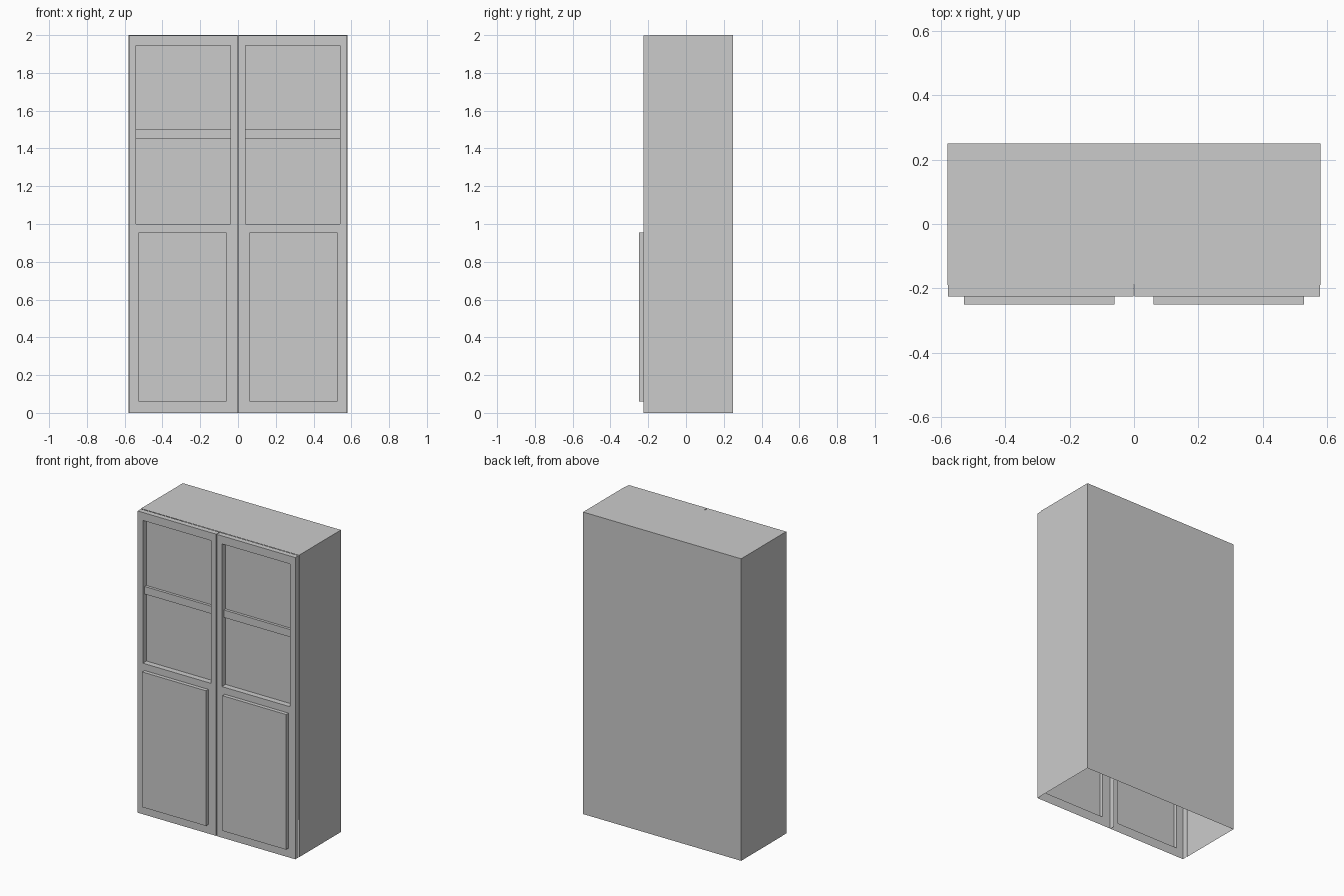
import bpy, bmesh, math

if "Cube" in bpy.data.objects:
    bpy.data.objects.remove(bpy.data.objects["Cube"])

FRONT, BACK = -0.225, -0.19      # door front sheet and rear rim
GLASS, BAR, PANEL = -0.187, -0.205, -0.25


def finish(name, bm):
    bmesh.ops.remove_doubles(bm, verts=bm.verts, dist=1e-5)
    bmesh.ops.recalc_face_normals(bm, faces=bm.faces)
    bmesh.ops.dissolve_limit(bm, angle_limit=0.01, verts=bm.verts, edges=bm.edges)
    mesh = bpy.data.meshes.new(name)
    bm.to_mesh(mesh)
    bm.free()
    ob = bpy.data.objects.new(name, mesh)
    bpy.context.collection.objects.link(ob)
    return ob


def depth_at(x, z):
    """Depth of the door front at a point; rim depth outside the door."""
    if not (0.002 < x < 0.577 and z < 1.998):
        return BACK
    if 0.06 < x < 0.527 and 0.06 < z < 0.955:
        return PANEL
    if 0.04 < x < 0.54 and 1.0 < z < 1.945:
        return BAR if 1.45 < z < 1.5 else GLASS
    return FRONT


def door(name, side):
    xs = [0.002, 0.04, 0.06, 0.527, 0.54, 0.577]
    zs = [0, 0.06, 0.955, 1.0, 1.45, 1.5, 1.945, 1.998]
    bm = bmesh.new()

    def quad(*pts):
        bm.faces.new([bm.verts.new((side * x, y, z)) for x, y, z in pts])

    e = 0.001
    # stepped front faces
    for x0, x1 in zip(xs, xs[1:]):
        for z0, z1 in zip(zs, zs[1:]):
            y = depth_at(x0 + e, z0 + e)
            quad((x0, y, z0), (x1, y, z0), (x1, y, z1), (x0, y, z1))
    # upright returns between different depths
    for x in xs:
        for z0, z1 in zip(zs, zs[1:]):
            a, b = depth_at(x - e, z0 + e), depth_at(x + e, z0 + e)
            if a != b:
                quad((x, a, z0), (x, b, z0), (x, b, z1), (x, a, z1))
    # level returns, leaving the underside open
    for z in zs[1:]:
        for x0, x1 in zip(xs, xs[1:]):
            a, b = depth_at(x0 + e, z - e), depth_at(x0 + e, z + e)
            if a != b:
                quad((x0, a, z), (x1, a, z), (x1, b, z), (x0, b, z))
    return finish(name, bm)


# carcass: back, sides and top, open at the front and underneath
bm = bmesh.new()
bmesh.ops.create_cube(bm, size=1)
for v in bm.verts:
    v.co = (v.co.x * 1.158, v.co.y * 0.44 + 0.03, v.co.z * 2 + 1)
bm.normal_update()
opened = [f for f in bm.faces if f.normal.z < -0.5 or f.normal.y < -0.5]
bmesh.ops.delete(bm, geom=opened, context='FACES')
finish("cabinet_carcass", bm)

# pair of mirrored doors
door("right_door", 1)
door("left_door", -1)
